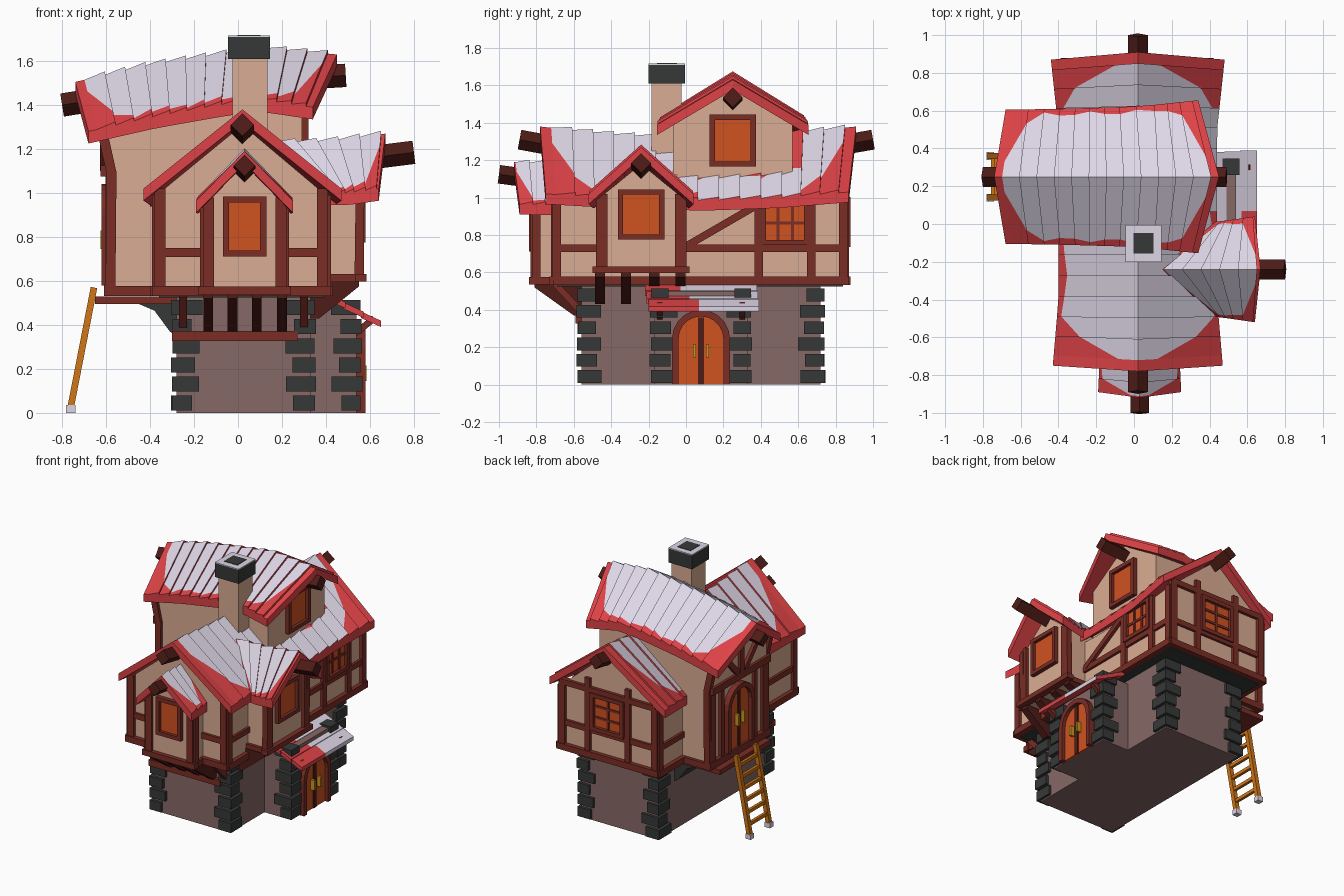
import bpy, bmesh, math, random
from mathutils import Vector

if "Cube" in bpy.data.objects:
    bpy.data.objects.remove(bpy.data.objects["Cube"])
random.seed(4)

def lin(c):
    c /= 255
    return c / 12.92 if c <= .04045 else ((c + .055) / 1.055) ** 2.4

M = {}
for name, rgb in dict(snow=(222, 214, 230), red_roof=(220, 66, 70), plaster=(218, 172, 147), timber=(122, 45, 37),
                      dark_timber=(78, 28, 23), stone_wall=(134, 104, 102), dark_stone=(54, 57, 56),
                      orange_glass=(208, 82, 32), ladder_wood=(208, 118, 22), brass=(205, 150, 30)).items():
    M[name] = bpy.data.materials.new(name)
    M[name].diffuse_color = (*[lin(c) for c in rgb], 1)

def loft(name, rings, mat, side_mats=None):
    """Skin closed rings of points, cap both ends; side_mats maps ring edge -> second material."""
    bm = bmesh.new()
    vs = [[bm.verts.new(p) for p in r] for r in rings]
    n = len(rings[0])
    for a, b in zip(vs, vs[1:]):
        for i in range(n):
            f = bm.faces.new((a[i], a[(i + 1) % n], b[(i + 1) % n], b[i]))
            f.material_index = 1 if side_mats and i in side_mats[1] else 0
    bm.faces.new(vs[0])
    bm.faces.new(vs[-1])
    bmesh.ops.recalc_face_normals(bm, faces=bm.faces)
    me = bpy.data.meshes.new(name)
    bm.to_mesh(me)
    bm.free()
    me.materials.append(M[mat])
    if side_mats:
        me.materials.append(M[side_mats[0]])
    ob = bpy.data.objects.new(name, me)
    bpy.context.collection.objects.link(ob)
    return ob

def box(name, lo, hi, mat):
    (a, b, c), (d, e, f) = lo, hi
    return loft(name, [[(a, b, z), (d, b, z), (d, e, z), (a, e, z)] for z in (c, f)], mat)

def tube(name, p, q, w, mat, turn=45):
    """Square beam between two points; turn=45 is flat, turn=0 is a diamond."""
    p, q = Vector(p), Vector(q)
    d = (q - p).normalized()
    s = d.cross(Vector((0, 0, 1))).normalized()
    u = s.cross(d)
    offs = [(s * math.cos(t) + u * math.sin(t)) * w * .707 for t in [math.radians(turn + 90 * k) for k in range(4)]]
    return loft(name, [[e + o for o in offs] for e in (p, q)], mat)

# Wall-plane helpers: face F/B/R/L at a plane, u along the wall, v up, d outwards
def at(face, pl, u, v, d):
    return {'F': (u, pl - d, v), 'B': (u, pl + d, v), 'R': (pl + d, u, v), 'L': (pl - d, u, v)}[face]

def plate(name, face, pl, pts, d0, d1, mat):
    return loft(name, [[at(face, pl, u, v, d) for u, v in pts] for d in (d0, d1)], mat)

def bar(name, face, pl, p, q, w=.05, d=.022, mat='timber'):
    p, q = Vector(p), Vector(q)
    t = (q - p).normalized()
    n = Vector((-t.y, t.x)) * w / 2
    return plate(name, face, pl, [p - n, q - n, q + n, p + n], -.015, d, mat)

def window(face, pl, u, v0, v1, w, nx=1, nz=1):
    a, b, k = u - w / 2, u + w / 2, .028
    plate('window_glass', face, pl, [(a, v0), (b, v0), (b, v1), (a, v1)], -.01, .008, 'orange_glass')
    for x in (a, b):
        bar('window_frame', face, pl, (x, v0 - k / 2), (x, v1 + k / 2), k, .03)
    for z in (v0, v1):
        bar('window_frame', face, pl, (a, z), (b, z), k, .03)
    for i in range(1, nx):
        bar('mullion', face, pl, (a + w * i / nx, v0), (a + w * i / nx, v1), .016, .015)
    for i in range(1, nz):
        z = v0 + (v1 - v0) * i / nz
        bar('mullion', face, pl, (a, z), (b, z), .016, .015)

def door(face, pl, u, v0, w, h):
    def arch(r):
        zc = v0 + h - w / 2
        return [(u - r, v0)] + [(u - r * math.cos(math.pi * k / 10), zc + r * math.sin(math.pi * k / 10)) for k in range(11)] + [(u + r, v0)]
    o, i = arch(w / 2), arch(w / 2 - .035)
    for k in range(len(o) - 1):
        plate('door_frame', face, pl, [o[k], o[k + 1], i[k + 1], i[k]], -.01, .04, 'timber')
    plate('door_leaf', face, pl, i, -.01, .015, 'orange_glass')
    bar('door_gap', face, pl, (u, v0), (u, v0 + h - .04), .03, .021, 'dark_timber')
    for s in (-1, 1):
        bar('door_handle', face, pl, (u + s * .035, v0 + h * .36), (u + s * .035, v0 + h * .54), .017, .045, 'brass')

def roof(name, axis, c, st, n, bare=None):
    """Overlapping planks on both slopes. Stations: ridge pos, ridge z, eave pos, eave z, half width."""
    t0, t1 = st[0][0], st[-1][0]
    def sample(u):
        t = t0 + (t1 - t0) * u
        for a, b in zip(st, st[1:]):
            if t <= b[0] + 1e-6:
                k = (t - a[0]) / (b[0] - a[0])
                return [x + (y - x) * k for x, y in zip(a, b)]
    def snowline(u, covered):
        if covered:
            return .62 + .08 * math.sin(u * 30)
        e = max(0, min(u, 1 - u) - .03)
        return .25 + .7 * min(1, e / .1) - .03 * (1 + math.sin(u * 26)) * (e > 0)
    us = [0, .035] + [.035 + .93 * i / n for i in range(1, n + 1)] + [1]
    for s in (-1, 1):
        for j, (a, b) in enumerate(zip(us, us[1:])):
            edge = j in (0, len(us) - 2)
            cov = bool(bare) and s == 1 and bare[0] < (a + b) / 2 < bare[1]
            rings = []
            for u, lift in ((a, 0), (b, 0 if edge else .016)):
                tr, zr, te, ze, hw = sample(u)
                ring = []
                for f, dz in ((0, lift), (snowline(u, cov), lift), (1, lift), (1, -.055), (0, -.055)):
                    t, x, z = tr + (te - tr) * f, c + s * hw * f, zr + (ze - zr) * f + dz
                    ring.append((x, t, z) if axis == 'y' else (t, x, z))
                rings.append(ring)
            loft(name + '_plank', rings, 'red_roof', None if edge else ('snow', [1] if cov else [0]))

# Stone ground floor with entry wing
box('ground_floor', (-.28, -.56, 0), (.33, .72, .56), 'stone_wall')
box('entry_wing', (.3, -.17, 0), (.54, .33, .5), 'stone_wall')
for x, y, sx, sy in [(-.28, -.56, -1, -1), (.33, -.56, 1, -1), (-.28, .72, -1, 1), (.33, .72, 1, 1), (.54, -.17, 1, -1), (.54, .33, 1, 1)]:
    for i in range(6):
        z, lx, ly = .01 + i * .087, *((.11, .08) if i % 2 else (.075, .115))
        lx, ly, g = lx + random.uniform(-.01, .01), ly + random.uniform(-.01, .01), random.uniform(.016, .026)
        xs, ys = sorted((x + sx * g, x - sx * lx)), sorted((y + sy * g, y - sy * ly))
        box('corner_stone', (xs[0], ys[0], z), (xs[1], ys[1], z + .068), 'dark_stone')
door('R', .54, .08, 0, .31, .4)

# Porch roof over the door: lapped boards sloping outwards
for i in range(3):
    x, z = .4 + i * .08, .545 - i * .042
    lo, hi = -.22 + .01 * i, .38 + .005 * i
    p = [(x, z - .03), (x + .09, z - .07), (x + .09, z - .042), (x, z)]
    loft('porch_board', [[(a, y, b) for a, b in p] for y in (lo, -.03 + .05 * i)], 'red_roof')
    loft('porch_snow_board', [[(a, y, b) for a, b in p] for y in (-.03 + .05 * i, hi)], 'red_roof', ('snow', [2, 1]))
for y in (-.14, .3):
    tube('porch_bracket', (.53, y, .36), (.62, y, .43), .03, 'timber')

# Plastered upper storey with sagging gables
def house(y, eave, apex):
    return [(-.37, y, .55), (.4, y, .55), (.4, y, eave), (.02, y, apex), (-.37, y, eave)]
loft('upper_storey', [house(*k) for k in ((-.7, .99, 1.31), (-.4, .96, 1.28), (.1, .94, 1.25), (.5, .95, 1.28), (.85, .99, 1.31))], 'plaster')
box('upper_floor_slab', (-.36, -.69, .525), (.39, .84, .555), 'dark_stone')
roof('main_roof', 'y', .02, [(-.78, 1.38, -.75, 1.02, .45), (-.4, 1.34, -.4, 1.0, .42), (.1, 1.31, .1, .985, .42),
                             (.5, 1.34, .5, 1.0, .42), (.91, 1.38, .87, 1.03, .46)], 14, (.5, .84))
for f, pl, a, b in (('F', -.7, -.39, .42), ('B', .85, -.39, .42), ('R', .4, -.71, .87), ('L', -.37, -.71, .87)):
    bar('floor_sill', f, pl, (a, .555), (b, .555), .045, .03)
    bar('mid_rail', f, pl, (a + .02, .73), (b - .02, .73), .04, .018)
for f, pl in (('F', -.7), ('B', .85)):
    for u in (-.355, .385):
        bar('corner_post', f, pl, (u, .56), (u, 1.02), .05)
for f, pl in (('R', .4), ('L', -.37)):
    for u in (-.69, .84):
        bar('corner_post', f, pl, (u, .56), (u, .99), .045)
window('B', .85, .02, .75, .99, .24, 2, 3)
for u in (-.14, .18):
    bar('back_post', 'B', .85, (u, .56), (u, 1.1), .04)
bar('back_rail', 'B', .85, (-.36, 1.02), (.4, 1.02), .04)
window('R', .4, .53, .76, .97, .23, 3, 2)
for u in (.39, .67):
    bar('side_post', 'R', .4, (u, .56), (u, .98), .045)
bar('side_brace', 'R', .4, (0, .74), (.38, .96), .04)
tube('ridge_beam_front', (.02, -.7, 1.275), (.02, -.89, 1.31), .075, 'dark_timber', 0)
tube('ridge_beam_back', (.02, .8, 1.275), (.02, 1.0, 1.31), .075, 'dark_timber', 0)
for x in (-.25, .3):
    tube('front_knee', (x, -.57, .4), (x, -.7, .54), .035, 'timber')

# Front window bay
loft('front_bay', [[(-.15, y, .55), (.21, y, .55), (.21, y, .97), (.03, y, 1.13), (-.15, y, .97)] for y in (-.81, -.68)], 'plaster')
roof('bay_roof', 'y', .03, [(-.92, 1.19, -.89, .965, .22), (-.68, 1.18, -.68, .96, .21)], 3)
bar('bay_sill', 'F', -.81, (-.18, .555), (.24, .555), .04, .03)
for u in (-.135, .195):
    bar('bay_post', 'F', -.81, (u, .57), (u, .98), .05)
for f, pl in (('R', .21), ('L', -.15)):
    bar('bay_side_post', f, pl, (-.8, .56), (-.8, .98), .045)
    bar('bay_side_sill', f, pl, (-.82, .555), (-.68, .555), .04)
window('F', -.81, .03, .725, .97, .17)
tube('bay_ridge_beam', (.03, -.78, 1.095), (.03, -1.0, 1.125), .07, 'dark_timber', 0)
bar('bracket_rail', 'F', -.56, (-.3, .35), (.27, .35), .045, .03)
for x in (-.135, -.025, .085, .2):
    loft('bay_bracket', [[(x + s, -.56, .37), (x + s, -.6, .37), (x + s, -.81, .52), (x + s, -.81, .55), (x + s, -.56, .55)] for s in (-.022, .022)], 'dark_timber')

# Side dormer facing right
loft('side_dormer', [[(x, -.46, .61), (x, -.02, .61), (x, -.02, 1.0), (x, -.24, 1.18), (x, -.46, 1.0)] for x in (.25, .55)], 'plaster')
roof('dormer_roof', 'x', -.24, [(.14, 1.23, .42, 1.0, .25), (.4, 1.235, .5, 1.0, .26), (.67, 1.27, .64, 1.02, .28)], 5)
bar('dormer_sill', 'R', .55, (-.5, .615), (.02, .615), .035, .035)
for u in (-.45, -.03):
    bar('dormer_post', 'R', .55, (u, .62), (u, 1.02), .06)
for f, pl in (('F', -.46), ('B', -.02)):
    bar('dormer_side_sill', f, pl, (.4, .615), (.585, .615), .035)
    bar('dormer_side_post', f, pl, (.55, .62), (.555, 1.0), .04)
window('R', .55, -.24, .79, 1.03, .22)
tube('dormer_ridge_beam', (.52, -.24, 1.15), (.8, -.24, 1.185), .075, 'dark_timber', 0)
for y, z in ((-.46, .43), (-.32, .43), (-.17, .5), (-.03, .5)):
    loft('dormer_bracket', [[(.33, y + s, z), (.37, y + s, z), (.55, y + s, .575), (.55, y + s, .6), (.33, y + s, .6)] for s in (-.027, .027)], 'dark_timber')

# Tall cross-gabled tower
def tower(x, eave, apex):
    return [(x, -.07, .55), (x, .57, .55), (x, .57, eave), (x, .25, apex), (x, -.07, eave)]
loft('tower', [tower(*k) for k in ((-.58, 1.27, 1.48), (-.35, 1.33, 1.54), (0, 1.4, 1.6), (.29, 1.385, 1.59))], 'plaster')
roof('tower_roof', 'x', .25, [(-.74, 1.505, -.68, 1.28, .355), (-.4, 1.585, -.37, 1.35, .36), (0, 1.645, -.03, 1.41, .37),
                              (.12, 1.66, .1, 1.425, .38), (.45, 1.63, .34, 1.39, .405)], 12)
window('R', .29, .25, 1.18, 1.43, .22)
tube('tower_beam_left', (-.55, .25, 1.44), (-.8, .25, 1.4), .075, 'dark_timber', 0)
tube('tower_beam_right', (.25, .25, 1.52), (.49, .25, 1.535), .075, 'dark_timber', 0)
plate('gable_panel', 'L', -.58, [(-.07, 1.12), (.57, 1.12), (.57, 1.26), (.25, 1.46), (-.07, 1.26)], -.01, .025, 'plaster')
bar('tower_sill', 'L', -.58, (-.09, .56), (.59, .56), .05, .03)
bar('gable_beam', 'L', -.58, (-.08, 1.1), (.58, 1.1), .05, .045)
bar('gable_king_post', 'L', -.605, (.25, 1.1), (.25, 1.42), .045)
for s in (-1, 1):
    bar('gable_brace', 'L', -.605, (.25 + s * .04, 1.13), (.25 + s * .2, 1.3), .04)
    bar('tower_post', 'L', -.58, (.25 + s * .295, .56), (.25 + s * .295, 1.26), .05)
    bar('door_post', 'L', -.58, (.25 + s * .19, .57), (.25 + s * .19, 1.09), .035)
for f, pl in (('F', -.07), ('B', .57)):
    bar('tower_side_post', f, pl, (-.58, .56), (-.575, 1.1), .045)
    bar('tower_flare_post', f, pl, (-.575, 1.09), (-.615, 1.27), .045)
    bar('tower_side_sill', f, pl, (-.61, .555), (-.37, .555), .045)
door('L', -.58, .25, .58, .3, .46)

# Landing, corbel and ladder on the left
box('landing', (-.65, -.04, .495), (-.28, .54, .53), 'timber')
loft('stone_corbel', [[(-.45, y, .495), (-.28, y, .495), (-.28, y, .35), (-.31, y, .37), (-.38, y, .465)] for y in (-.03, .53)], 'dark_stone')
for y in (.14, .36):
    tube('ladder_rail', (-.76, y, .03), (-.655, y, .57), .03, 'ladder_wood')
    box('ladder_foot', (-.782, y - .02, 0), (-.74, y + .02, .035), 'snow')
for i in range(6):
    k = .12 + i * .15
    x, z = -.76 + .105 * k, .03 + .54 * k
    box('ladder_rung', (x - .01, .14, z - .012), (x + .01, .36, z + .012), 'ladder_wood')

# Chimney with snowy cap and dark flue
box('chimney', (-.025, -.185, 1.15), (.135, -.025, 1.62), 'plaster')
box('chimney_cap', (-.045, -.2, 1.61), (.145, -.005, 1.71), 'dark_stone')
box('chimney_snow', (-.045, -.2, 1.71), (.145, -.005, 1.716), 'snow')
box('chimney_flue', (-.003, -.155, 1.71), (.103, -.048, 1.719), 'dark_stone')

for m in bpy.data.materials:
    if m.users and not m.is_grease_pencil:
        m.use_nodes = True
        m.node_tree.nodes["Principled BSDF"].inputs["Base Color"].default_value = m.diffuse_color
